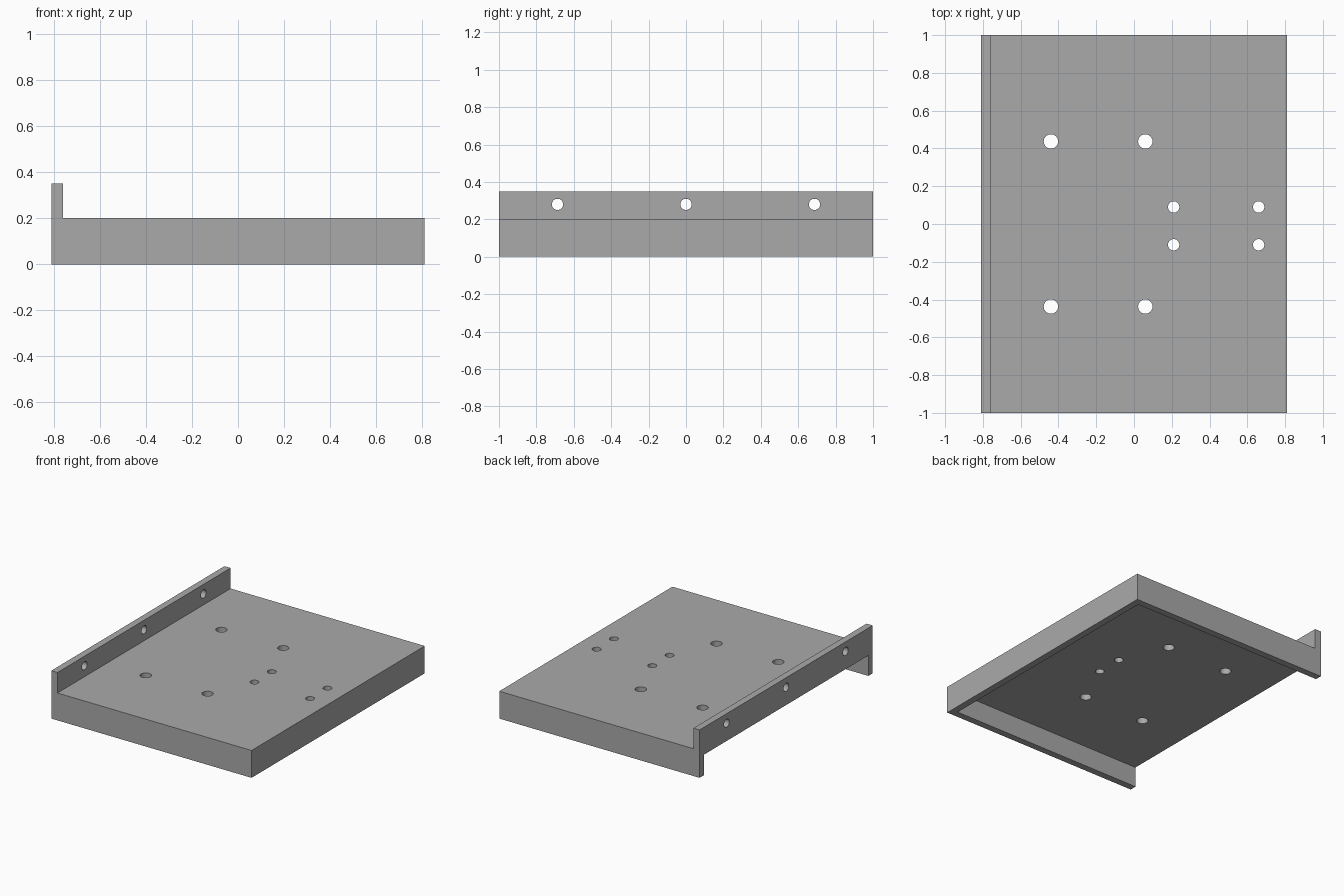
import bpy, bmesh, math

if "Cube" in bpy.data.objects:
    bpy.data.objects.remove(bpy.data.objects["Cube"])

HALF_X, HALF_Y = 0.81, 1.0
WALL = 0.05          # sheet thickness everywhere
DECK, RIM = 0.2, 0.35

grey = bpy.data.materials.new("plain_grey")
grey.use_nodes = True
colour = (0.4, 0.4, 0.4, 1)
grey.diffuse_color = colour
grey.node_tree.nodes["Principled BSDF"].inputs["Base Color"].default_value = colour


def cut(target, cutter):
    """Subtract the cutter from the target, then discard it."""
    mod = target.modifiers.new("cut", 'BOOLEAN')
    mod.operation, mod.solver, mod.object = 'DIFFERENCE', 'EXACT', cutter
    bpy.ops.object.select_all(action='DESELECT')
    bpy.context.view_layer.objects.active = target
    target.select_set(True)
    bpy.ops.object.modifier_apply(modifier=mod.name)
    bpy.data.objects.remove(cutter)


def drill(target, location, radius, rotation=(0, 0, 0)):
    bpy.ops.mesh.primitive_cylinder_add(vertices=48, radius=radius, depth=0.3,
                                        location=location, rotation=rotation)
    cut(target, bpy.context.object)


# Body: L-shaped side profile extruded along y
inner = -HALF_X + WALL
profile = [(-HALF_X, 0), (HALF_X, 0), (HALF_X, DECK),
           (inner, DECK), (inner, RIM), (-HALF_X, RIM)]
bm = bmesh.new()
face = bm.faces.new([bm.verts.new((x, -HALF_Y, z)) for x, z in profile])
side = bmesh.ops.extrude_face_region(bm, geom=[face])
moved = [v for v in side["geom"] if isinstance(v, bmesh.types.BMVert)]
bmesh.ops.translate(bm, vec=(0, 2 * HALF_Y, 0), verts=moved)
bmesh.ops.recalc_face_normals(bm, faces=bm.faces)
mesh = bpy.data.meshes.new("mounting_tray")
bm.to_mesh(mesh)
bm.free()
mesh.materials.append(grey)
tray = bpy.data.objects.new("mounting_tray", mesh)
bpy.context.collection.objects.link(tray)

# Underside cavity, open below and on the flange side
x0, x1, z0, z1 = -1, HALF_X - WALL, -0.1, DECK - WALL
bpy.ops.mesh.primitive_cube_add(size=1, location=((x0 + x1) / 2, 0, (z0 + z1) / 2))
cavity = bpy.context.object
cavity.scale = (x1 - x0, 2 * (HALF_Y - WALL), z1 - z0)
cut(tray, cavity)

# Deck holes: four large, four small
for x in (-0.44, 0.06):
    for y in (-0.437, 0.437):
        drill(tray, (x, y, DECK), 0.038)
for x in (0.21, 0.66):
    for y in (-0.11, 0.09):
        drill(tray, (x, y, DECK), 0.03)

# Flange holes
for y in (-0.687, 0, 0.687):
    drill(tray, (-HALF_X, y, 0.28), 0.03, (0, math.pi / 2, 0))

# Flat faces with smooth hole walls
bpy.ops.object.select_all(action='DESELECT')
bpy.context.view_layer.objects.active = tray
tray.select_set(True)
bpy.ops.object.shade_smooth_by_angle(angle=math.radians(30))
